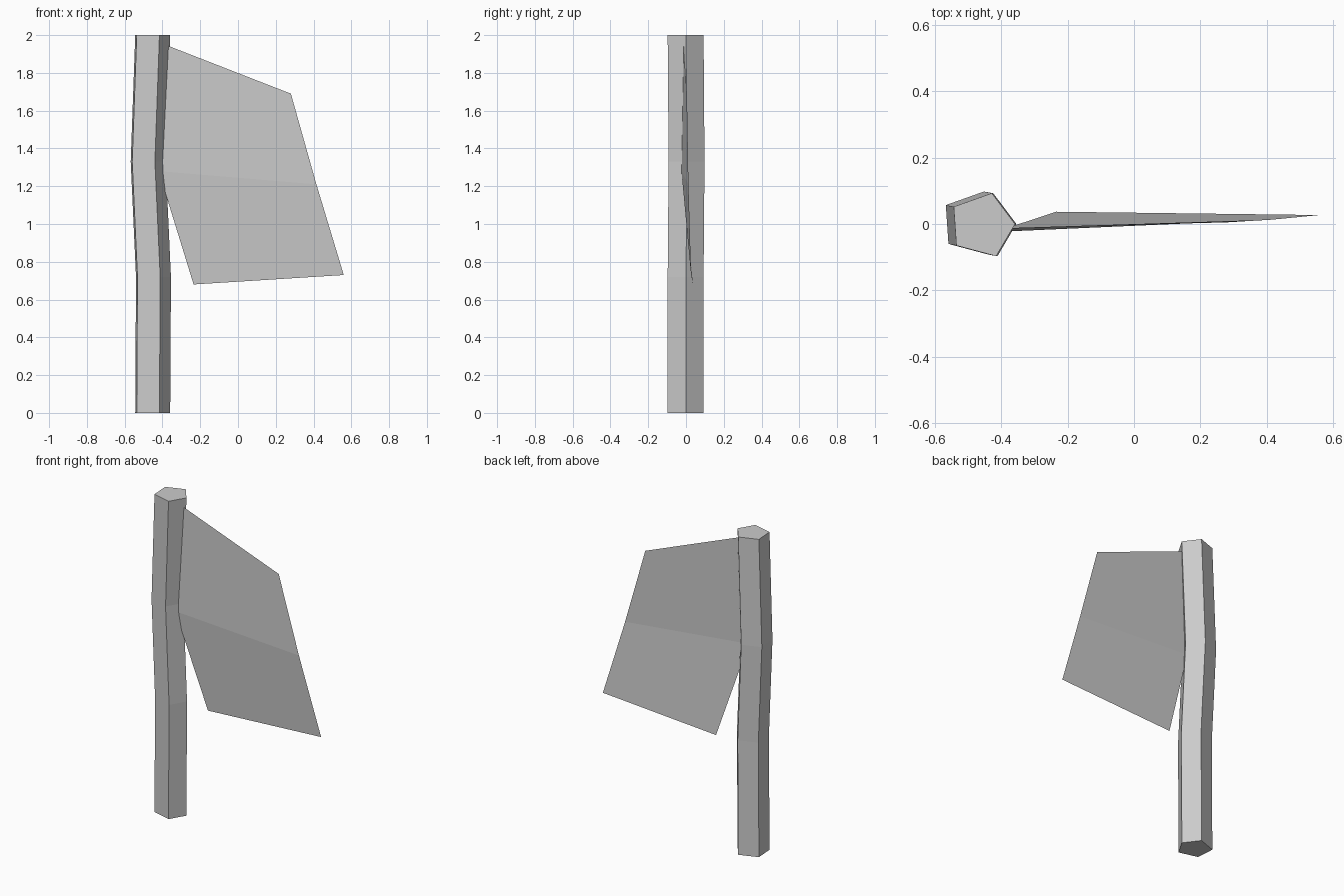
import bpy

if "Cube" in bpy.data.objects:
    bpy.data.objects.remove(bpy.data.objects["Cube"])

# Plain grey shared by both parts
grey = bpy.data.materials.new("plain grey")
grey.diffuse_color = (0.6, 0.6, 0.6, 1)
grey.use_nodes = True
grey.node_tree.nodes["Principled BSDF"].inputs["Base Color"].default_value = grey.diffuse_color


def make_part(name, verts, faces):
    mesh = bpy.data.meshes.new(name)
    mesh.from_pydata(verts, [], faces)
    mesh.materials.append(grey)
    mesh.update()
    obj = bpy.data.objects.new(name, mesh)
    bpy.context.collection.objects.link(obj)
    return obj


# Pole: uneven pentagon swept up through slightly bent rings (x, y, z centres)
section = [(0.1, 0), (0.03, 0.093), (-0.085, 0.052), (-0.077, -0.065), (0.043, -0.097)]
rings = [(-0.459, 0, 0), (-0.455, 0, 0.72), (-0.483, 0.005, 1.33), (-0.459, 0, 2)]
n = len(section)
verts = [(cx + x, cy + y, z) for cx, cy, z in rings for x, y in section]
faces = [(r * n + i, r * n + (i + 1) % n, (r + 1) * n + (i + 1) % n, (r + 1) * n + i)
         for r in range(len(rings) - 1) for i in range(n)]
faces += [tuple(reversed(range(n))), tuple(range((len(rings) - 1) * n, len(rings) * n))]
make_part("pole", verts, faces)

# Flag: thin sheet of two panels folded at a crease, its inner edge set into the pole
flag_rows = [((-0.40, -0.013, 1.955), (0.28, 0.005, 1.69)),
             ((-0.42, -0.024, 1.28), (0.415, 0.013, 1.21)),
             ((-0.235, 0.037, 0.68), (0.56, 0.027, 0.73))]
make_part("flag", [p for row in flag_rows for p in row],
          [(2 * i, 2 * i + 2, 2 * i + 3, 2 * i + 1) for i in range(2)])
